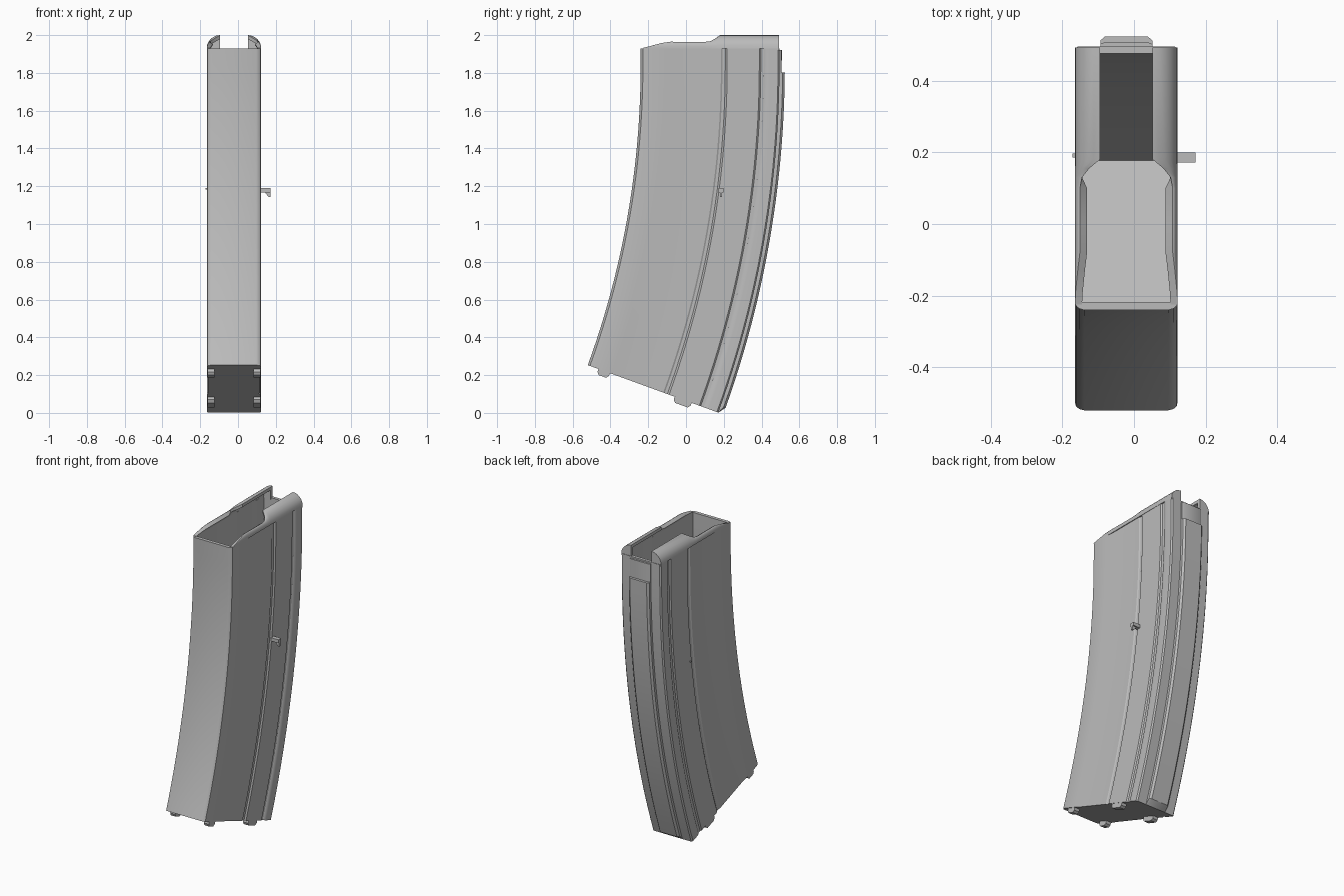
import bpy, bmesh, math
from math import sin, cos, pi, radians

if "Cube" in bpy.data.objects:
    bpy.data.objects.remove(bpy.data.objects["Cube"])

CX = -0.0215               # middle of the casing in x
H = 0.1435                 # half width
CY, CZ, R = -4.88, 1.84, 4.64   # centre and inner radius of the curved sweep
END = radians(20.0)        # sweep angle at the bottom
TOP = 1.93                 # height of the casing rim

mat = bpy.data.materials.new("grey metal")
mat.diffuse_color = (0.50, 0.50, 0.50, 1)
mat.use_nodes = True
mat.node_tree.nodes["Principled BSDF"].inputs["Base Color"].default_value = mat.diffuse_color


def finish(name, bm, angle=30):
    bmesh.ops.remove_doubles(bm, verts=bm.verts, dist=1e-5)
    bmesh.ops.recalc_face_normals(bm, faces=bm.faces)
    me = bpy.data.meshes.new(name)
    bm.to_mesh(me)
    bm.free()
    ob = bpy.data.objects.new(name, me)
    bpy.context.collection.objects.link(ob)
    me.materials.append(mat)
    bpy.ops.object.select_all(action='DESELECT')
    ob.select_set(True)
    bpy.context.view_layer.objects.active = ob
    bpy.ops.object.shade_smooth_by_angle(angle=radians(angle))
    return ob


def place(x, u, a):
    """x across, u depth from the front wall, a sweep angle; a < 0 is straight up."""
    r = R + u
    if a < 0:
        return (CX + x, CY + r, CZ - a)
    return (CX + x, CY + r * cos(a), CZ - r * sin(a))


def bridge(bm, rows):
    for p, q in zip(rows, rows[1:]):
        for i in range(len(p)):
            j = (i + 1) % len(p)
            bm.faces.new((p[i], p[j], q[j], q[i]))


def loft(name, rings, angle=30):
    bm = bmesh.new()
    rows = [[bm.verts.new(c) for c in ring] for ring in rings]
    bridge(bm, rows)
    bm.faces.new(rows[0])
    bm.faces.new(rows[-1])
    return finish(name, bm, angle)


def box_ring(pts, y):
    return [(x, y, z) for x, z in pts]


# Casing: grooved hollow profile, swept along the arc then straight to the rim
half = [(H - 0.026, 0), (H - 0.012, 0.004), (H - 0.003, 0.012), (H, 0.026),
        (H, 0.13), (H - 0.005, 0.18), (H - 0.005, 0.425),
        (H - 0.010, 0.433), (H - 0.010, 0.448), (H - 0.002, 0.458),
        (H - 0.002, 0.628), (H - 0.009, 0.636), (H - 0.009, 0.652), (H - 0.002, 0.662),
        (H, 0.68), (H, 0.727), (H - 0.008, 0.735)]
outer = half + [(-x, u) for x, u in reversed(half)]
inner = [(math.copysign(min(abs(x) - 0.012, H - 0.02), x), min(max(u, 0.022), 0.715))
         for x, u in outer]
N = 24


def stations(last):
    return [last * (1 - i / N) for i in range(N + 1)] + [-(TOP - CZ)]


bm = bmesh.new()
out_rows = [[bm.verts.new(place(x, u, a)) for x, u in outer] for a in stations(END)]
in_rows = [[bm.verts.new(place(x, u, a)) for x, u in inner] for a in stations(radians(19.2))]
bridge(bm, out_rows)
bridge(bm, in_rows)
bridge(bm, [out_rows[-1], in_rows[-1]])
bm.faces.new(out_rows[0])
bm.faces.new(in_rows[0])
finish("casing", bm)

# Spine rib along the back, bevelled at its lower end
def rib_ring(a, d):
    w = 0.0725
    prof = [(-w, 0.725), (-w, 0.735 + d * 0.6), (-w + 0.012, 0.735 + d),
            (w - 0.012, 0.735 + d), (w, 0.735 + d * 0.6), (w, 0.725)]
    return [place(x, u, a) for x, u in prof]


rib = [(END, 0.0), (radians(19.6), 0.028)]
rib += [(radians(19.6) * (1 - i / N) + radians(0.4) * i / N, 0.028) for i in range(1, N + 1)]
loft("spine_rib", [rib_ring(a, d) for a, d in rib])
loft("back_plate", [rib_ring(a, 0.012) for a in (radians(0.5), -0.08)])

# Rim lips: low at the front, curling inward at the rear
lip = [(-0.225, 0.003, 0.0), (-0.19, 0.012, 0.002), (-0.13, 0.028, 0.008),
       (-0.08, 0.035, 0.014), (0.0, 0.034, 0.014), (0.10, 0.034, 0.014),
       (0.13, 0.038, 0.02), (0.155, 0.052, 0.04), (0.18, 0.07, 0.07), (0.49, 0.07, 0.07)]
T, K = 0.02, 6
for side, label in ((1, "right"), (-1, "left")):
    rings = []
    for y, h, ins in lip:
        t2 = min(T, h * 0.4)
        arc = [k / K * pi / 2 for k in range(K + 1)]
        reach = max(ins, T)
        o = [(H - ins * (1 - cos(a)), TOP + h * sin(a)) for a in arc]
        i_ = [(H - T - (reach - T) * (1 - cos(a)) - (T if ins < T else 0) * (ins / T) * sin(a),
               TOP + (h - t2) * sin(a)) for a in arc]
        rings.append([(CX + side * x, y, z) for x, z in o + i_[::-1]])
    loft(label + "_lip", rings, 35)
    # Web closing the rear of each lip
    web = [(H - 0.07 * (1 - cos(k / K * pi / 2)), TOP + 0.07 * sin(k / K * pi / 2))
           for k in range(K + 1)] + [(H - 0.07, TOP - 0.01), (H, TOP - 0.01)]
    web = [(CX + side * x, z) for x, z in web]
    loft(label + "_lip_web", [box_ring(web, 0.472), box_ring(web, 0.492)])

# Small hooked feet under the base
for side in (1, -1):
    for u0, u1, label in ((0.06, 0.125, "front"), (0.49, 0.585, "rear")):
        xa, xb = side * (H - 0.04), side * (H - 0.004)
        rings = []
        for drop, cut in ((-0.01, 0.0), (0.016, 0.0), (0.03, 0.012)):
            a_pts = [(xa, u0 + cut), (xb, u0 + cut), (xb, u1 - cut), (xa, u1 - cut)]
            ring = []
            for x, u in a_pts:
                px, py, pz = place(x, u, END)
                ring.append((px, py - drop * sin(END), pz - drop * cos(END)))
            rings.append(ring)
        loft(label + "_foot_" + ("right" if side > 0 else "left"), rings)

# Side peg: a tapered head on a thin stem, with its rivet end on the other side
y0 = 0.185
X = CX + H
head = [(X - 0.02, 1.19), (X + 0.05, 1.19), (X + 0.05, 1.168), (X + 0.02, 1.168), (X - 0.02, 1.168)]
loft("side_peg_head", [box_ring(head, y0 - 0.014), box_ring(head, y0 + 0.014)])
stem = [(X + 0.015, 1.175), (X + 0.05, 1.175), (X + 0.05, 1.143), (X + 0.04, 1.143)]
loft("side_peg_stem", [box_ring(stem, y0 - 0.006), box_ring(stem, y0 + 0.006)])
rivet = [(CX - H - 0.007, 1.183), (CX - H + 0.01, 1.183), (CX - H + 0.01, 1.19), (CX - H - 0.007, 1.19)]
loft("rivet_end", [box_ring(rivet, y0), box_ring(rivet, y0 + 0.012)])
